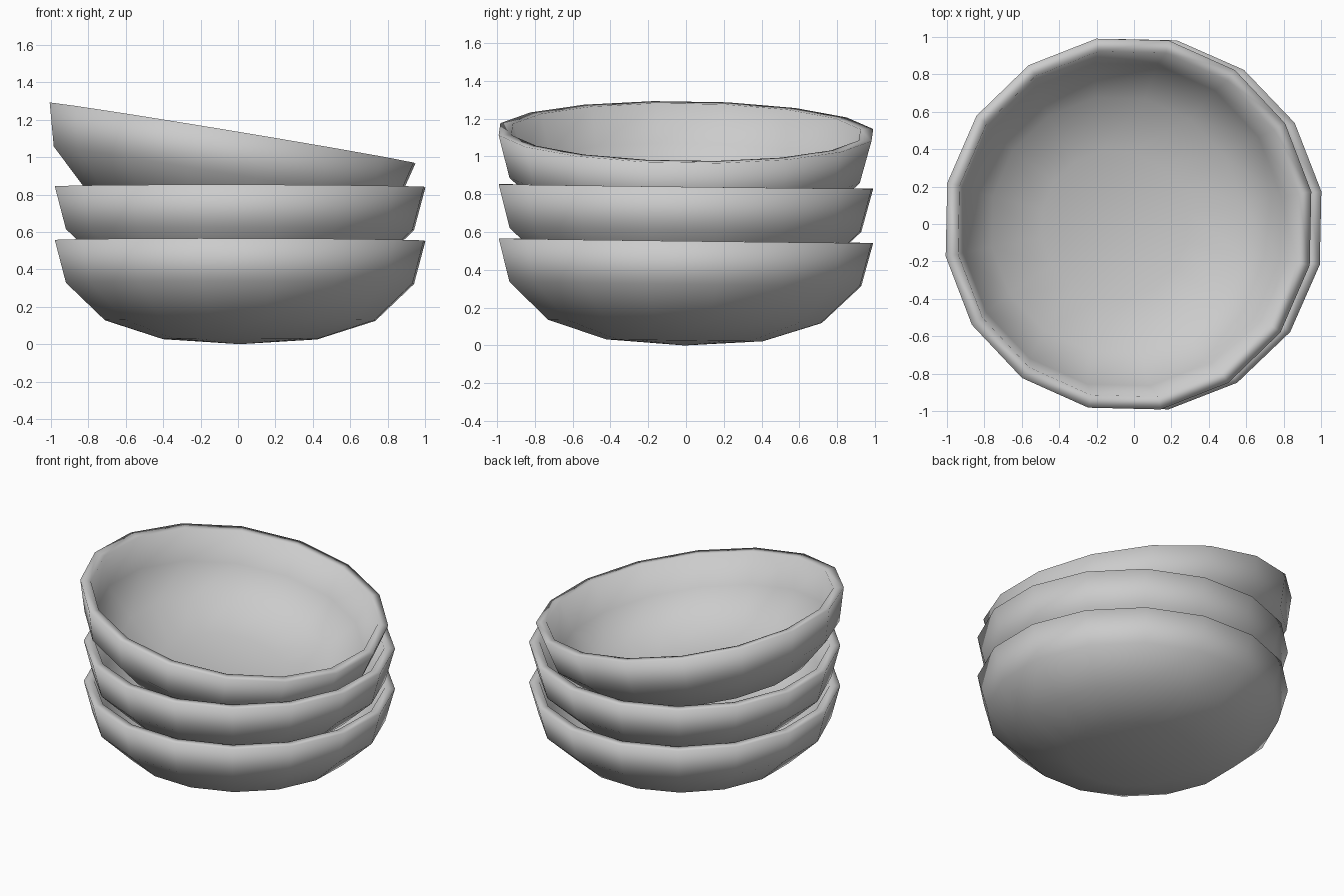
import bpy, bmesh
from math import radians, sin, cos, pi
from mathutils import Matrix

if "Cube" in bpy.data.objects:
    bpy.data.objects.remove(bpy.data.objects["Cube"])

SIDES = 16
# bowl section (radius, height): outer wall up to the rim, then inner wall down
PROFILE = [(0, 0), (0.42, 0.027), (0.735, 0.127), (0.945, 0.325), (1.006, 0.554),
           (0.937, 0.554), (0.875, 0.35), (0.69, 0.18), (0.40, 0.09), (0, 0.07)]


def make_bowl(name, location, tilt):
    bm = bmesh.new()
    rings = []
    for r, z in PROFILE:
        if r == 0:
            rings.append([bm.verts.new((0, 0, z))] * SIDES)
        else:
            rings.append([bm.verts.new((r * cos(2 * pi * i / SIDES),
                                        r * sin(2 * pi * i / SIDES), z))
                          for i in range(SIDES)])
    for low, high in zip(rings, rings[1:]):
        for i in range(SIDES):
            j = (i + 1) % SIDES
            corners = [low[i], low[j], high[j], high[i]]
            bm.faces.new(list(dict.fromkeys(corners))).smooth = True
    # small lean to the back, sideways tilt, then twist around the bowl axis
    bm.transform(Matrix.Translation(location)
                 @ Matrix.Rotation(radians(-0.7), 4, 'X')
                 @ Matrix.Rotation(radians(tilt), 4, 'Y')
                 @ Matrix.Rotation(radians(10), 4, 'Z'))
    bmesh.ops.recalc_face_normals(bm, faces=bm.faces)
    mesh = bpy.data.meshes.new(name)
    bm.to_mesh(mesh)
    bm.free()
    obj = bpy.data.objects.new(name, mesh)
    bpy.context.collection.objects.link(obj)


# two level bowls and one leaning on top
make_bowl("bottom_bowl", (0.01, -0.007, 0.0), 0.1)
make_bowl("middle_bowl", (0.01, -0.007, 0.287), 0.1)
make_bowl("top_bowl", (-0.12, -0.007, 0.582), 9.4)
